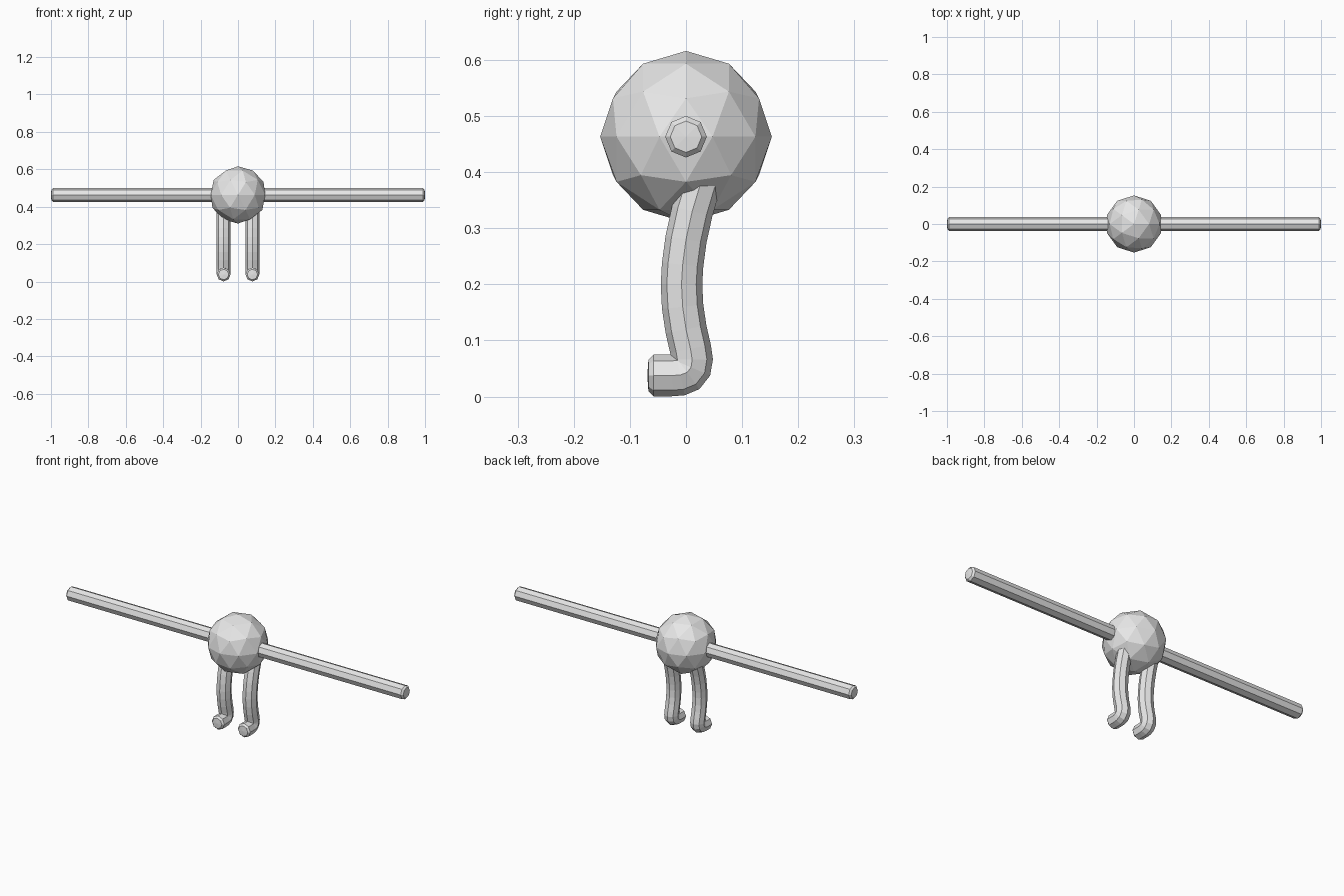
import bpy, bmesh, math
from mathutils import Vector

if "Cube" in bpy.data.objects:
    bpy.data.objects.remove(bpy.data.objects["Cube"])

grey = bpy.data.materials.new("light_grey")
grey.diffuse_color = (0.8, 0.8, 0.8, 1)
grey.use_nodes = True
grey.node_tree.nodes["Principled BSDF"].inputs["Base Color"].default_value = grey.diffuse_color
R = 0.037  # limb radius
SIDES = 8


def finish(bm, name):
    bmesh.ops.recalc_face_normals(bm, faces=bm.faces)
    mesh = bpy.data.meshes.new(name)
    bm.to_mesh(mesh)
    bm.free()
    mesh.materials.append(grey)
    obj = bpy.data.objects.new(name, mesh)
    bpy.context.collection.objects.link(obj)
    return obj


def limb(name, path, side):
    """Eight-sided tube along a path, with a bevelled tip at the far end."""
    pts = [Vector(p) for p in path]
    side = Vector(side)
    tip_dir = (pts[-1] - pts[-2]).normalized()
    radii = [R] * len(pts) + [0.028]
    pts.append(pts[-1] + tip_dir * 0.009)
    bm = bmesh.new()
    rings = []
    for i, (p, r) in enumerate(zip(pts, radii)):
        before = (p - pts[i - 1]).normalized() if i else Vector()
        after = (pts[i + 1] - p).normalized() if i < len(pts) - 1 else Vector()
        up = (before + after).normalized().cross(side)
        angles = [math.tau * k / SIDES for k in range(SIDES)]
        rings.append([bm.verts.new(p + r * (side * math.cos(a) + up * math.sin(a)))
                      for a in angles])
    for a, b in zip(rings, rings[1:]):
        for k in range(SIDES):
            n = (k + 1) % SIDES
            bm.faces.new((a[k], a[n], b[n], b[k]))
    bm.faces.new(rings[0])
    # slightly domed tip
    centre = bm.verts.new(pts[-1] + tip_dir * 0.002)
    for k in range(SIDES):
        bm.faces.new((rings[-1][k], rings[-1][(k + 1) % SIDES], centre))
    return finish(bm, name)


# Faceted ball body
bm = bmesh.new()
bmesh.ops.create_icosphere(bm, subdivisions=2, radius=0.153)
bmesh.ops.translate(bm, verts=bm.verts, vec=(0, 0, 0.463))
finish(bm, "body")

# Leg centreline (y, z): gentle bow, rounded heel, short forward foot
leg_path = [(0.05, 0.43), (0.026, 0.38), (0.011, 0.33), (0.0, 0.28), (-0.006, 0.235),
            (-0.008, 0.20), (-0.006, 0.16), (0.0, 0.12), (0.008, 0.085), (0.011, 0.066),
            (0.009, 0.052), (0.002, 0.043), (-0.010, 0.0385), (-0.025, 0.0375),
            (-0.058, 0.0375)]

for label, s in (("right", 1), ("left", -1)):
    limb(label + "_arm", [(s * 0.1, 0, 0.463), (s * 0.989, 0, 0.463)], (0, 1, 0))
    limb(label + "_leg", [(s * 0.077, y, z) for y, z in leg_path], (1, 0, 0))
